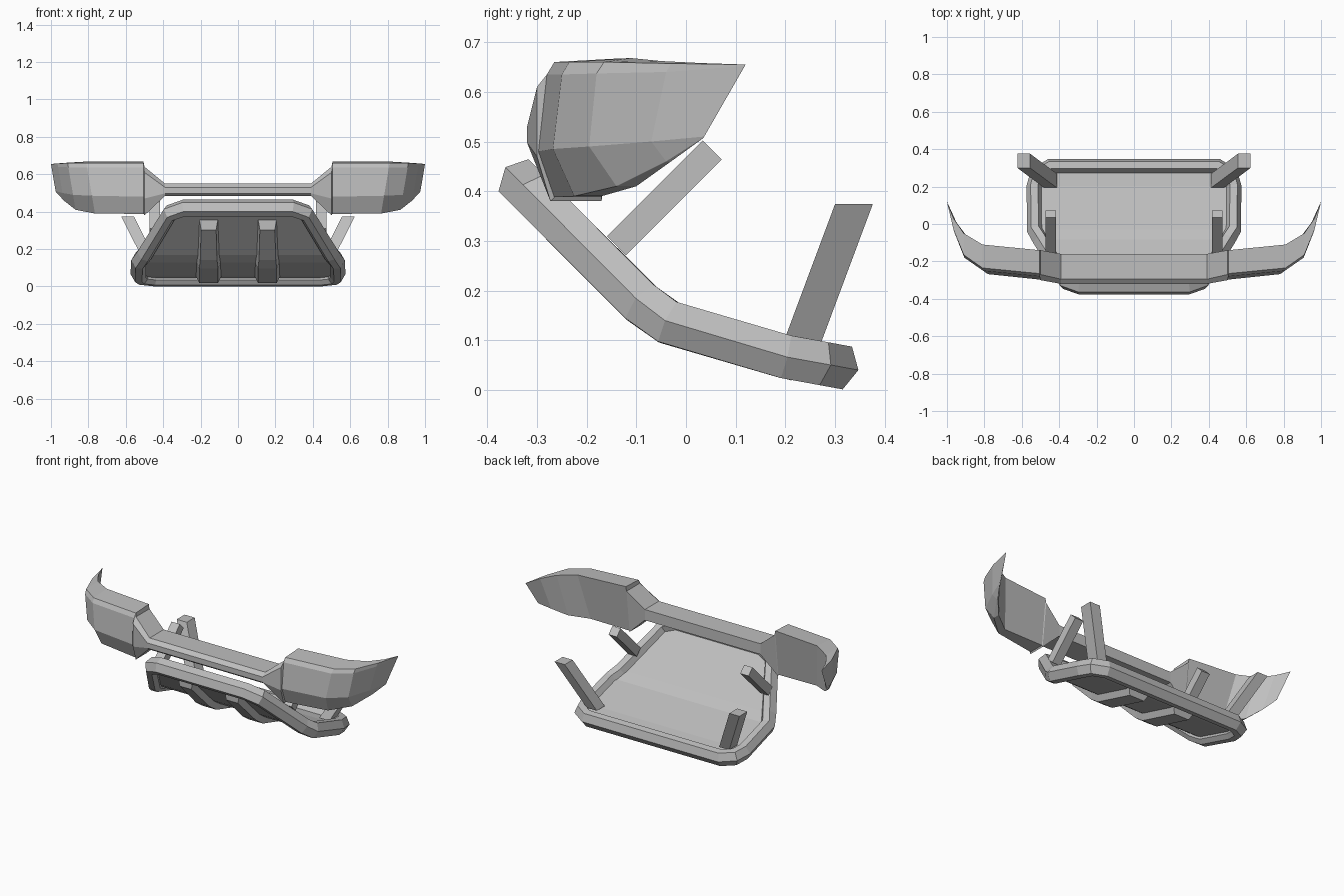
import bpy, bmesh
from mathutils import Vector

cube = bpy.data.objects.get("Cube")
if cube:
    bpy.data.objects.remove(cube, do_unlink=True)

grey = bpy.data.materials.new("light_grey")
grey.use_nodes = True
grey.diffuse_color = (0.52, 0.52, 0.52, 1)
grey.node_tree.nodes["Principled BSDF"].inputs["Base Color"].default_value = (0.52, 0.52, 0.52, 1)


def loft(name, rings, caps=(True, True), loop=False, mirror=False):
    """Skin a list of equal-length point rings into one flat-shaded object."""
    bm = bmesh.new()
    rows = [[bm.verts.new(p) for p in ring] for ring in rings]
    pairs = list(zip(rows, rows[1:] + rows[:1])) if loop else list(zip(rows, rows[1:]))
    count = len(rows[0])
    for a, b in pairs:
        for i in range(count):
            j = (i + 1) % count
            bm.faces.new((a[i], a[j], b[j], b[i]))
    if not loop:
        for cap, row in zip(caps, (rows[0], rows[-1])):
            if cap:
                bm.faces.new(row)
    bmesh.ops.remove_doubles(bm, verts=bm.verts, dist=0.0005)
    bmesh.ops.recalc_face_normals(bm, faces=bm.faces)
    me = bpy.data.meshes.new(name)
    bm.to_mesh(me)
    bm.free()
    me.materials.append(grey)
    ob = bpy.data.objects.new(name, me)
    bpy.context.scene.collection.objects.link(ob)
    if mirror:
        ob.modifiers.new("mirror", "MIRROR")
    return ob


# Bumper: half sections (x, then y z from top back round the front to bottom back)
beam = [(-.16, .55), (-.295, .55), (-.32, .53), (-.32, .498), (-.305, .485), (-.16, .485)]
sections = [
    (0, beam),
    (.39, beam),
    (.5, [(-.14, .64), (-.27, .64), (-.3, .61), (-.3, .47), (-.273, .38), (-.17, .38)]),
    (.505, [(-.14, .667), (-.265, .66), (-.28, .635), (-.297, .48), (-.265, .388), (-.17, .388)]),
    (.81, [(-.11, .668), (-.235, .66), (-.25, .635), (-.268, .485), (-.225, .39), (-.17, .39)]),
    (.91, [(-.05, .662), (-.165, .66), (-.18, .637), (-.195, .49), (-.14, .41), (-.1, .41)]),
    (.965, [(.03, .658), (-.03, .657), (-.04, .64), (-.07, .5), (-.04, .46), (-.03, .46)]),
    (1, [(.12, .655), (.118, .655), (.116, .652), (.036, .51), (.034, .507), (.035, .507)]),
]
rings = []
for x, pts in sections:
    tilt = .17 if x > .8 else 0
    rings.append([(x - tilt * (.655 - min(z, .655)), y, z) for y, z in pts])
loft("bumper", rings, caps=(False, True), mirror=True)

# Skid guard: bent mid surface shared by frame, plate and ribs
bend = [(-.34, .425), (-.09, .175), (-.035, .136), (.2, .067), (.32, .045)]


def surface(x, y, lift=0):
    """Point on the bent guard surface, raised along its normal."""
    def height(v):
        for (a, za), (b, zb) in zip(bend, bend[1:]):
            if v <= b or b == bend[-1][0]:
                return za + (zb - za) * (v - a) / (b - a)
    slope = (height(y + .01) - height(y - .01)) / .02
    normal = Vector((0, -slope, 1)).normalized()
    return Vector((x, y, height(y))) + normal * lift, normal


half = [(.29, -.338), (.37, -.31), (.505, -.09), (.535, -.035), (.538, .2), (.52, .27), (.45, .312)]
path = half + [(-x, y) for x, y in reversed(half)]
profile = [(-.045, .01), (-.025, .044), (.015, .044), (.037, 0), (.012, -.044), (-.025, -.044), (-.045, -.02)]
spots = [surface(x, y) for x, y in path]
rings = []
for i, (p, n) in enumerate(spots):
    before, after = spots[i - 1][0], spots[(i + 1) % len(spots)][0]
    along = ((p - before).normalized() + (after - p).normalized()).normalized()
    out = along.cross(n).normalized()
    up = out.cross(along).normalized()
    rings.append([p + out * o + up * u for o, u in profile])
loft("guard_frame", rings, loop=True)

# Plate filling the frame
loft("guard_plate", [[surface(s * x, y, h)[0] for s, h in ((-1, .012), (1, .012), (1, -.008), (-1, -.008))]
                     for x, y in half])

# Tapered ribs under the plate
for side, name in ((1, "left_rib"), (-1, "right_rib")):
    rings = []
    for y, shift, base, tip in ((-.28, .03, .05, .04), (-.09, 0, .058, .045), (-.035, 0, .065, .05), (.23, -.01, .07, .05)):
        rings.append([surface(side * .157 + a, y + (shift if h < -.02 else 0), h)[0]
                      for a, h in ((-base, -.004), (base, -.004), (tip, -.045), (-tip, -.045))])
    loft(name, rings)

# Mounting struts
for side, name in ((1, "left"), (-1, "right")):
    rings = []
    for y, z in ((-.14, .29), (.053, .483)):
        rings.append([(side * (.445 + a), y + b, z - b) for a, b in
                      ((-.028, -.019), (.028, -.019), (.028, .019), (-.028, .019))])
    loft(name + "_front_strut", rings)
    rings = []
    for x, y, z in ((.447, .232, .09), (.59, .338, .374)):
        rings.append([(side * (x + a), y + b, z) for a, b in
                      ((-.034, -.038), (.034, -.038), (.034, .038), (-.034, .038))])
    loft(name + "_rear_strut", rings)
